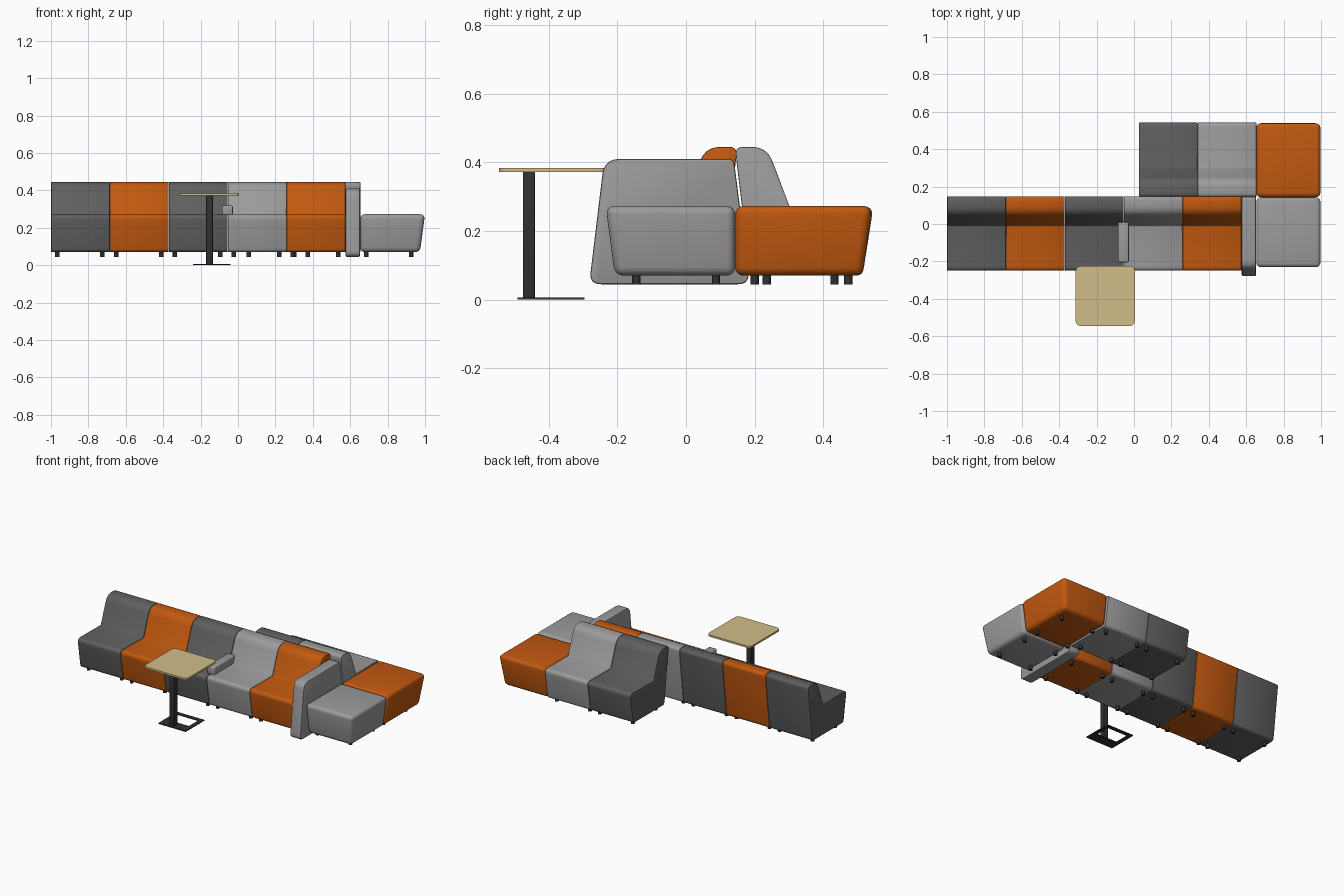
import bpy, bmesh, math
from mathutils import Vector

if "Cube" in bpy.data.objects:
    bpy.data.objects.remove(bpy.data.objects["Cube"])


def material(name, rgb):
    m = bpy.data.materials.new(name)
    m.diffuse_color = (*rgb, 1)
    m.use_nodes = True
    m.node_tree.nodes["Principled BSDF"].inputs["Base Color"].default_value = m.diffuse_color
    return m


DARK = material("dark grey fabric", (0.115, 0.115, 0.115))
ORANGE = material("orange fabric", (0.54, 0.10, 0.005))
GREY = material("light grey fabric", (0.33, 0.33, 0.33))
WOOD = material("pale wood", (0.64, 0.51, 0.25))
BLACK = material("black metal", (0.03, 0.03, 0.03))


def finish(name, bm, mat, bevel=0.0, segments=2):
    bmesh.ops.recalc_face_normals(bm, faces=bm.faces)
    me = bpy.data.meshes.new(name)
    bm.to_mesh(me)
    bm.free()
    me.materials.append(mat)
    ob = bpy.data.objects.new(name, me)
    bpy.context.collection.objects.link(ob)
    bpy.ops.object.select_all(action='DESELECT')
    ob.select_set(True)
    bpy.context.view_layer.objects.active = ob
    if bevel:
        mod = ob.modifiers.new("soft edges", 'BEVEL')
        mod.width = bevel
        mod.segments = segments
        mod.limit_method = 'ANGLE'
        mod.angle_limit = math.radians(40)
        bpy.ops.object.modifier_apply(modifier=mod.name)
    bpy.ops.object.shade_smooth_by_angle(angle=math.radians(35))
    return ob


def rounded(corners, steps=5):
    """Outline with each corner (a, b, radius) replaced by a curve."""
    out = []
    for i, (a, b, r) in enumerate(corners):
        p = Vector((a, b))
        if r == 0:
            out.append(p)
            continue
        before = Vector(corners[i - 1][:2])
        after = Vector(corners[(i + 1) % len(corners)][:2])
        s = p + (before - p).normalized() * r
        e = p + (after - p).normalized() * r
        for k in range(steps + 1):
            t = k / steps
            out.append(s * (1 - t) ** 2 + p * 2 * t * (1 - t) + e * t * t)
    return out


def extrude(name, outline, place, lo, hi, mat, bevel=0.0):
    """Extrude a 2D outline from lo to hi; place(a, b, h) gives the 3D point."""
    bm = bmesh.new()
    rings = [[bm.verts.new(place(p.x, p.y, h)) for p in outline] for h in (lo, hi)]
    bm.faces.new(rings[0])
    bm.faces.new(rings[1])
    n = len(outline)
    for i in range(n):
        j = (i + 1) % n
        bm.faces.new((rings[0][i], rings[0][j], rings[1][j], rings[1][i]))
    return finish(name, bm, mat, bevel)


def soft_box(name, x, y, z, mat, bevel=0.0, segments=4, taper=(0, 0, 0, 0)):
    """Box whose base is drawn in by taper on -x, +x, -y, +y."""
    bm = bmesh.new()
    bmesh.ops.create_cube(bm, size=1)
    for v in bm.verts:
        low = v.co.z < 0
        px, py = v.co.x > 0, v.co.y > 0
        dx = (-taper[1] if px else taper[0]) if low else 0
        dy = (-taper[3] if py else taper[2]) if low else 0
        v.co = (x[px] + dx, y[py] + dy, z[0] if low else z[1])
    return finish(name, bm, mat, bevel, segments)


def feet(name, xs, ys):
    bm = bmesh.new()
    for x in xs:
        for y in ys:
            made = bmesh.ops.create_cone(bm, cap_ends=True, segments=16, radius1=0.012,
                                         radius2=0.012, depth=0.035)
            bmesh.ops.translate(bm, verts=made["verts"], vec=(x, y, 0.0625))
    finish(name, bm, BLACK)


# Seat units: front row faces -y, back row is its mirror image
MIRROR = 0.292
WIDTH = 0.315
seat_profile = rounded([
    (-0.222, 0.07, 0.02), (-0.254, 0.272, 0.03), (-0.01, 0.27, 0),
    (0.056, 0.445, 0.045), (0.15, 0.445, 0.025), (0.105, 0.07, 0.02)])


def seat_unit(name, x0, mat, flip):
    def turn(y):
        return MIRROR - y if flip else y
    extrude(name, seat_profile, lambda a, b, h: (h, turn(a), b),
            x0 + 0.0005, x0 + WIDTH - 0.0005, mat, 0.004)
    feet(name + "_feet", (x0 + 0.033, x0 + 0.275), (turn(-0.18), turn(0.057)))


for i, mat in enumerate((DARK, ORANGE, DARK, GREY, ORANGE)):
    seat_unit(f"front_seat_{i + 1}", -1 + i * WIDTH, mat, False)
for i, mat in enumerate((DARK, GREY)):
    seat_unit(f"back_seat_{i + 1}", 0.025 + i * WIDTH, mat, True)

# End panel beside the front row
panel = rounded([(-0.282, 0.045, 0.035), (-0.238, 0.41, 0.045),
                 (0.139, 0.41, 0.015), (0.186, 0.045, 0.035)])
extrude("end_panel", panel, lambda a, b, h: (h, a, b), 0.576, 0.652, GREY, 0.006)

# Corner ottomans, tapered on their outer sides
soft_box("front_ottoman", (0.654, 1.0), (-0.234, 0.143), (0.07, 0.273), GREY, 0.025,
         taper=(0, 0.027, 0.027, 0))
soft_box("back_ottoman", (0.654, 1.0), (0.143, 0.542), (0.07, 0.273), ORANGE, 0.025,
         taper=(0, 0.027, 0, 0.027))
feet("front_ottoman_feet", (0.685, 0.925), (-0.145, 0.087))
feet("back_ottoman_feet", (0.685, 0.925), (0.2, 0.432))

# Small armrest between two seats
soft_box("armrest", (-0.085, -0.028), (-0.205, 0.02), (0.268, 0.32), GREY, 0.008, 3)

# Side table
top = rounded([(-0.312, -0.545, 0.03), (0.005, -0.545, 0.03),
               (0.005, -0.225, 0.03), (-0.312, -0.225, 0.03)])
extrude("table_top", top, lambda a, b, h: (a, b, h), 0.372, 0.384, WOOD)
soft_box("table_post", (-0.17, -0.135), (-0.475, -0.44), (0.003, 0.373), BLACK, 0.003, 2)

# Flat base: open frame with a wide bar under the post
soft_box("base_post_bar", (-0.24, -0.04), (-0.49, -0.42), (0, 0.006), BLACK)
soft_box("base_far_bar", (-0.24, -0.04), (-0.32, -0.295), (0, 0.006), BLACK)
for side, x in (("left", -0.24), ("right", -0.065)):
    soft_box(f"base_{side}_bar", (x, x + 0.025), (-0.42, -0.32), (0, 0.006), BLACK)
